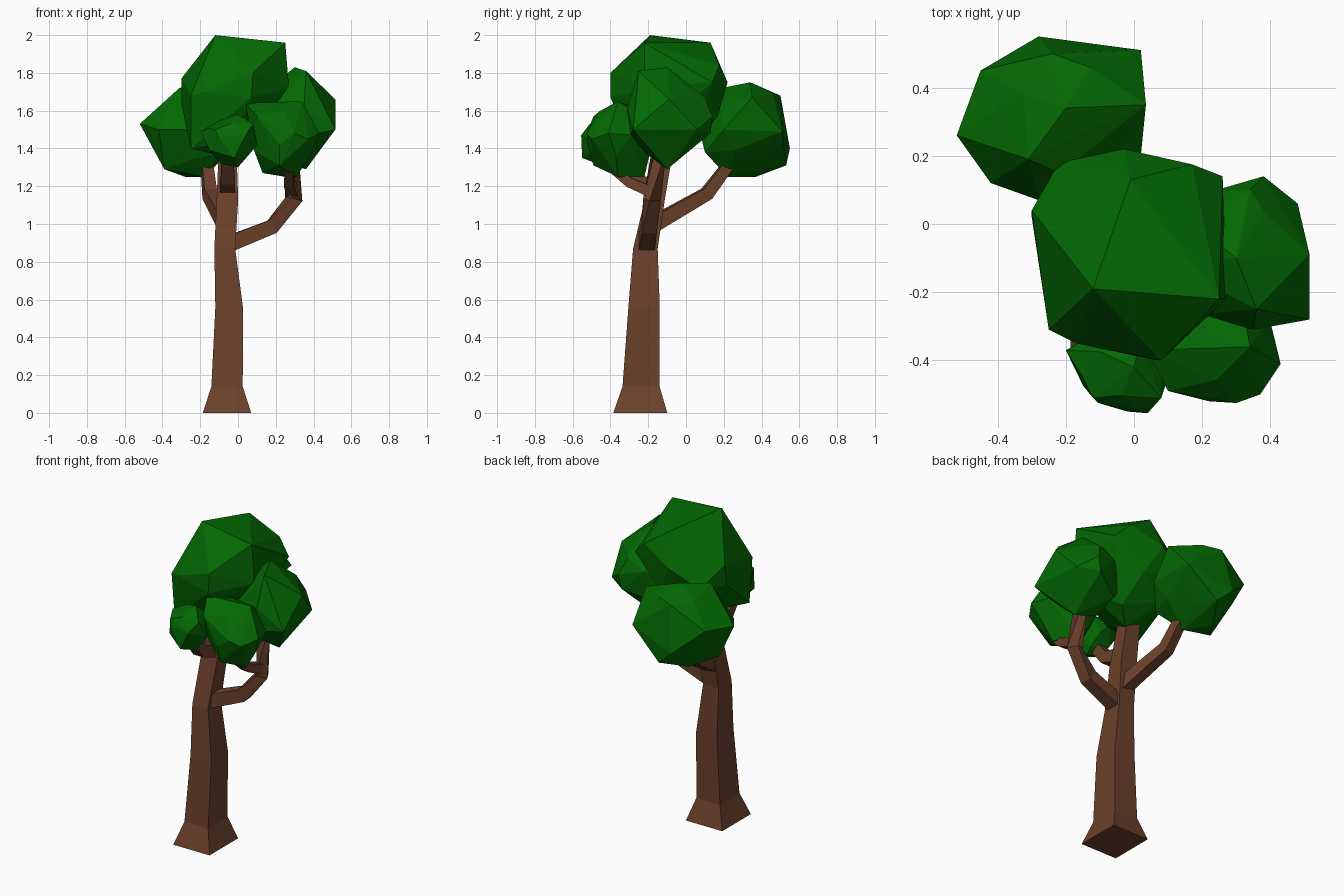
import bpy
import bmesh
import math
from mathutils import Vector

# Remove the default object
default_object = bpy.data.objects.get("Cube")
if default_object:
    bpy.data.objects.remove(default_object, do_unlink=True)


def make_material(name, colour):
    material = bpy.data.materials.new(name)
    material.use_nodes = True
    material.diffuse_color = colour
    shader = next(node for node in material.node_tree.nodes if node.type == "BSDF_PRINCIPLED")
    shader.inputs["Base Color"].default_value = colour
    return material


bark = make_material("bark brown", (0.147, 0.053, 0.024, 1))
leaf = make_material("leaf green", (0.001, 0.142, 0.001, 1))


def finish(mesh_builder, name, material):
    """Turn a bmesh into a flat shaded, single colour object."""
    bmesh.ops.recalc_face_normals(mesh_builder, faces=mesh_builder.faces)
    mesh = bpy.data.meshes.new(name)
    mesh_builder.to_mesh(mesh)
    mesh_builder.free()
    mesh.materials.append(material)
    part = bpy.data.objects.new(name, mesh)
    bpy.context.collection.objects.link(part)
    return part


def loft(name, rings):
    """Skin square rings, in order, and cap both ends."""
    builder = bmesh.new()
    loops = [[builder.verts.new(corner) for corner in ring] for ring in rings]
    for lower, upper in zip(loops, loops[1:]):
        for i in range(4):
            j = (i + 1) % 4
            builder.faces.new((lower[i], lower[j], upper[j], upper[i]))
    builder.faces.new(loops[0][::-1])
    builder.faces.new(loops[-1])
    return finish(builder, name, bark)


def square(centre, side, depth):
    centre = Vector(centre)
    return [centre + side * a + depth * b for a, b in ((-1, -1), (1, -1), (1, 1), (-1, 1))]


def branch(name, path, start, end):
    """Tapered square limb whose rings follow the path."""
    path = [Vector(point) for point in path]
    rings = []
    for i, point in enumerate(path):
        ahead = path[min(i + 1, len(path) - 1)]
        behind = path[max(i - 1, 0)]
        along = (ahead - behind).normalized()
        side = along.cross(Vector((0, 0, 1))).normalized()
        depth = side.cross(along)
        size = start + (end - start) * i / (len(path) - 1)
        rings.append(square(point, side * size, depth * size))
    return loft(name, rings)


def foliage(name, centre, radii, corners, count=18):
    """Faceted crown: hull of an even ellipsoid scatter and some jutting corners."""
    builder = bmesh.new()
    golden = math.pi * (3 - math.sqrt(5))
    for i in range(count):
        height = 1 - (2 * i + 1) / count
        reach = math.sqrt(1 - height * height)
        direction = (reach * math.cos(golden * i), reach * math.sin(golden * i), height)
        builder.verts.new([c + r * d for c, r, d in zip(centre, radii, direction)])
    for corner in corners:
        builder.verts.new(corner)
    hull = bmesh.ops.convex_hull(builder, input=builder.verts)
    inside = {item for item in hull["geom_interior"] if isinstance(item, bmesh.types.BMVert)}
    bmesh.ops.delete(builder, geom=list(inside), context="VERTS")
    return finish(builder, name, leaf)


# Trunk: centre, half width, half depth of each level
trunk_levels = [
    ((-.058, -.242, 0), .128, .143),
    ((-.058, -.238, .14), .083, .098),
    ((-.047, -.222, .56), .073, .083),
    ((-.07, -.215, .87), .055, .065),
    ((-.056, -.165, 1.13), .057, .053),
    ((-.055, -.09, 1.5), .043, .04),
]
loft("trunk", [square(c, Vector((w, 0, 0)), Vector((0, d, 0))) for c, w, d in trunk_levels])

# Branches
branch("left_branch", [(-.06, -.21, .89), (.18, -.195, .985), (.295, -.18, 1.13), (.28, -.14, 1.4)], .043, .03)
branch("left_front_twig", [(.29, -.18, 1.17), (.27, -.3, 1.22), (.27, -.4, 1.3)], .03, .022)
branch("back_branch", [(-.06, -.17, 1), (-.15, .11, 1.16), (-.17, .26, 1.36)], .04, .028)
branch("front_branch", [(-.055, -.15, 1.19), (-.055, -.3, 1.24), (-.055, -.4, 1.36)], .042, .03)

# Crown
foliage("main_foliage", (-.01, -.09, 1.65), (.26, .28, .29), [
    (-.12, -.19, 2), (.25, -.22, 1.96), (.05, -.16, 1.98), (-.01, .13, 1.96),
    (.26, .14, 1.75), (.17, .175, 1.84), (.08, -.4, 1.8), (.07, -.4, 1.67),
    (-.25, -.31, 1.68), (-.17, -.35, 1.7), (-.25, -.28, 1.4), (-.3, .04, 1.77),
    (-.3, .02, 1.64), (-.22, .18, 1.65), (-.03, .22, 1.75), (.27, -.22, 1.72),
    (0, -.08, 1.34)])
foliage("back_foliage", (-.23, .3, 1.5), (.23, .22, .22), [
    (-.52, .26, 1.53), (-.45, .45, 1.55), (-.28, .55, 1.4), (.02, .51, 1.49),
    (.035, .35, 1.67), (.02, .2, 1.5), (-.31, .19, 1.72), (-.24, .5, 1.68),
    (-.13, .46, 1.69), (-.2, .34, 1.75), (-.39, .22, 1.29), (-.28, .37, 1.25),
    (-.18, .22, 1.25), (-.18, .53, 1.31), (-.42, .12, 1.5), (-.28, .07, 1.5),
    (-.08, .1, 1.38)])
foliage("left_foliage", (.28, -.09, 1.55), (.21, .2, .23), [
    (.515, -.09, 1.66), (.515, -.28, 1.5), (.3, -.1, 1.83), (.36, -.25, 1.81),
    (.38, .14, 1.57), (.36, .13, 1.48), (.34, .1, 1.67), (.48, .06, 1.5),
    (.35, -.31, 1.62), (.33, -.3, 1.46), (.36, -.1, 1.29)])
foliage("front_left_foliage", (.23, -.34, 1.46), (.18, .17, .19), [
    (.04, -.37, 1.64), (.34, -.36, 1.65), (.43, -.41, 1.48), (.3, -.525, 1.48),
    (.37, -.5, 1.45), (.22, -.52, 1.42), (.1, -.49, 1.57), (.31, -.36, 1.25),
    (.13, -.35, 1.27), (.25, -.22, 1.25), (.22, -.49, 1.31)])
foliage("front_foliage", (-.045, -.42, 1.44), (.13, .12, .13), [
    (-.2, -.37, 1.49), (-.12, -.51, 1.5), (0, -.42, 1.58), (.04, -.555, 1.47),
    (-.02, -.55, 1.35), (.08, -.51, 1.53), (.1, -.45, 1.42), (0, -.42, 1.3),
    (-.12, -.42, 1.35)])
